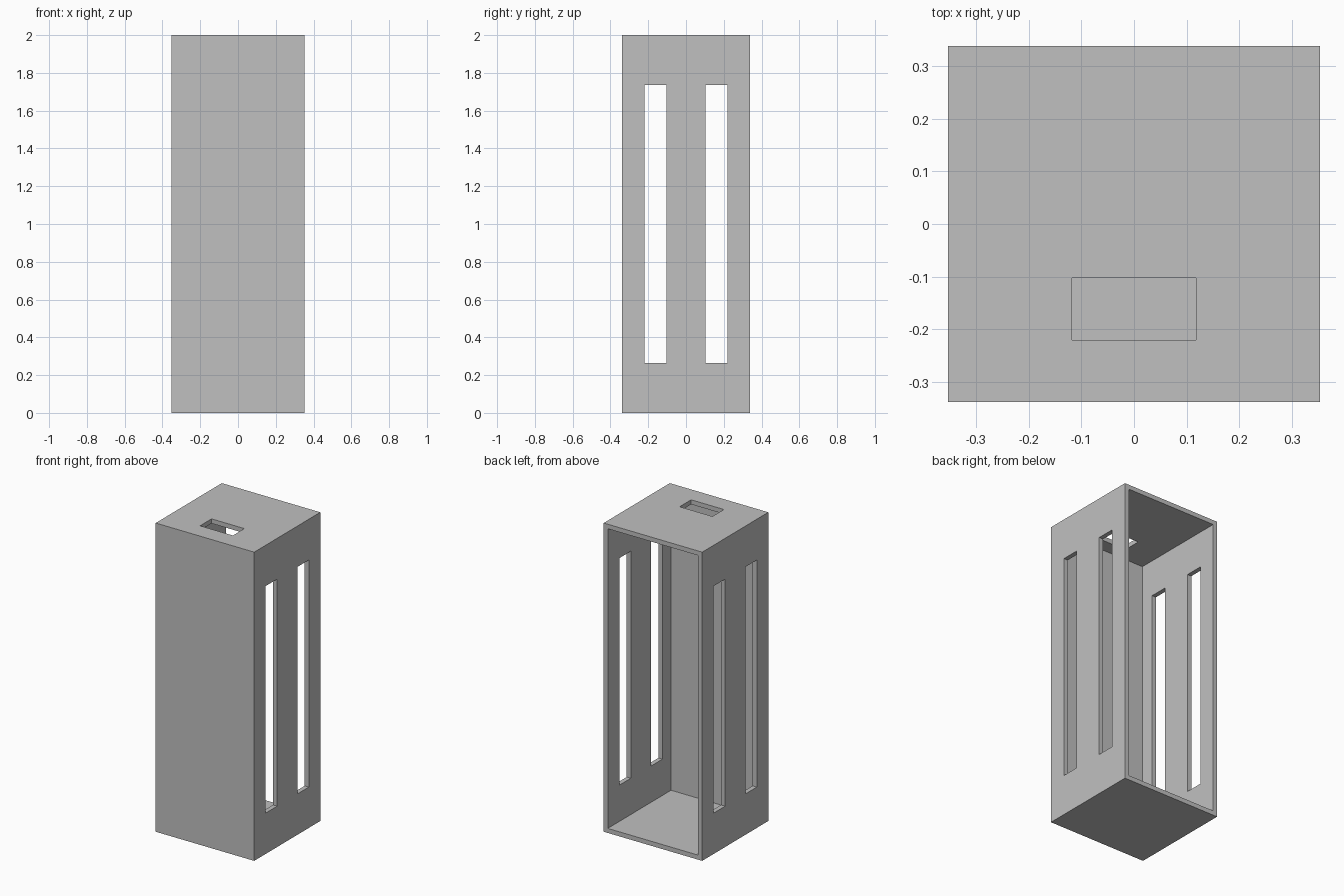
import bpy

if "Cube" in bpy.data.objects:
    bpy.data.objects.remove(bpy.data.objects["Cube"], do_unlink=True)

# Panel thickness is the module for every dimension
T = 2 / 68
WIDTH, DEPTH, HEIGHT = 24 * T, 23 * T, 68 * T

grey = bpy.data.materials.new("plain_grey")
grey.use_nodes = True
colour = (0.53, 0.53, 0.53, 1)
grey.diffuse_color = colour
grey.node_tree.nodes["Principled BSDF"].inputs["Base Color"].default_value = colour


def box(name, low, high):
    """Box spanning two opposite corners."""
    centre = [(a + b) / 2 for a, b in zip(low, high)]
    bpy.ops.mesh.primitive_cube_add(size=1, location=centre)
    obj = bpy.context.object
    obj.name = name
    obj.scale = [b - a for a, b in zip(low, high)]
    bpy.ops.object.transform_apply(location=True, rotation=False, scale=True)
    obj.data.materials.append(grey)
    return obj


def cut(target, cutter):
    """Subtract the cutter and discard it."""
    cutter.hide_render = True
    mod = target.modifiers.new("cut", 'BOOLEAN')
    mod.operation = 'DIFFERENCE'
    mod.solver = 'EXACT'
    mod.object = cutter
    bpy.context.view_layer.objects.active = target
    bpy.ops.object.modifier_apply(modifier=mod.name)
    bpy.data.objects.remove(cutter, do_unlink=True)


# Tall case
x, y = WIDTH / 2, DEPTH / 2
case = box("case", (-x, -y, 0), (x, y, HEIGHT))

# Hollow interior, open at the back
cut(case, box("interior_cutter", (T - x, T - y, T), (x - T, y + T, HEIGHT - T)))

# Pairs of tall slots through both side walls
near, far = 3.5 * T, 7.5 * T
for y0, y1 in ((-far, -near), (near, far)):
    cut(case, box("slot_cutter", (-x - T, y0, 9 * T), (x + T, y1, HEIGHT - 9 * T)))

# Rectangular hole in the top panel
cut(case, box("top_hole_cutter", (-4 * T, -far, HEIGHT - 3 * T), (4 * T, -near, HEIGHT + T)))
